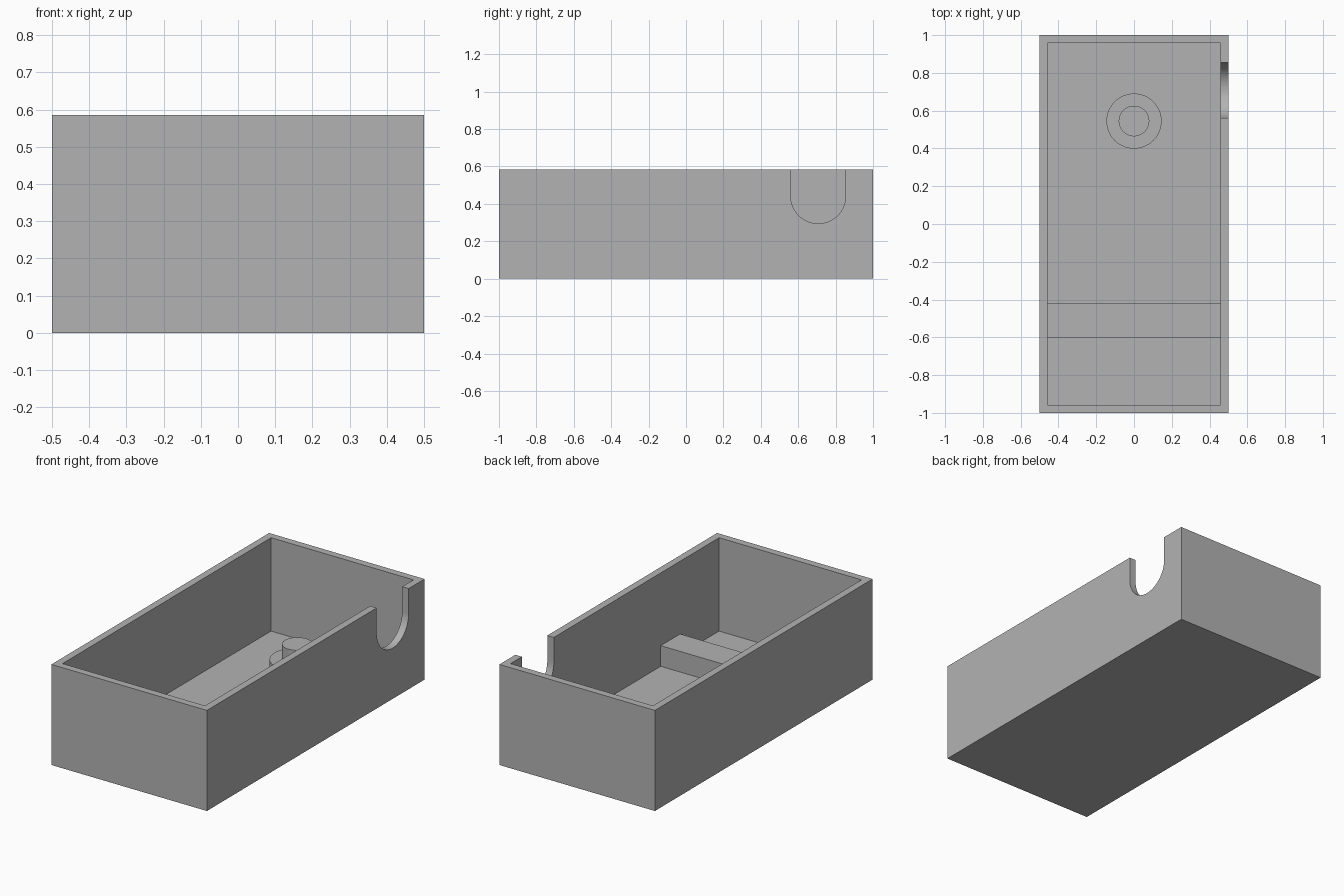
import bpy
import math

default = bpy.data.objects.get("Cube")
if default:
    bpy.data.objects.remove(default, do_unlink=True)

WIDTH, LENGTH, HEIGHT, WALL = 1.0, 2.0, 0.585, 0.042
NOTCH_Y, NOTCH_R = 0.707, 0.147
NOTCH_Z = 0.442
BOSS_Y = 0.545

grey = bpy.data.materials.new("plain_grey")
grey.use_nodes = True
colour = (0.45, 0.45, 0.45, 1)
grey.diffuse_color = colour
grey.node_tree.nodes["Principled BSDF"].inputs["Base Color"].default_value = colour


def finish(name):
    obj = bpy.context.object
    obj.name = name
    bpy.ops.object.transform_apply(location=True, rotation=True, scale=True)
    obj.data.materials.append(grey)
    return obj


def box(name, low, high):
    centre = [(a + b) / 2 for a, b in zip(low, high)]
    bpy.ops.mesh.primitive_cube_add(size=1, location=centre)
    bpy.context.object.scale = [b - a for a, b in zip(low, high)]
    return finish(name)


def cylinder(name, centre, radius, depth, turn=0):
    bpy.ops.mesh.primitive_cylinder_add(vertices=64, radius=radius, depth=depth,
                                        location=centre, rotation=(0, turn, 0))
    return finish(name)


def cut(target, cutter):
    cutter.hide_render = True
    mod = target.modifiers.new("cut", 'BOOLEAN')
    mod.operation, mod.solver, mod.object = 'DIFFERENCE', 'EXACT', cutter
    bpy.context.view_layer.objects.active = target
    bpy.ops.object.modifier_apply(modifier=mod.name)
    bpy.data.objects.remove(cutter, do_unlink=True)


def smooth(obj):
    bpy.ops.object.select_all(action='DESELECT')
    obj.select_set(True)
    bpy.context.view_layer.objects.active = obj
    bpy.ops.object.shade_smooth_by_angle(angle=math.radians(30))


# Open tray with a hollow interior
hx, hy = WIDTH / 2, LENGTH / 2
ix, iy = hx - WALL, hy - WALL
tray = box("tray", (-hx, -hy, 0), (hx, hy, HEIGHT))
cut(tray, box("cavity_cutter", (-ix, -iy, WALL), (ix, iy, HEIGHT + 0.2)))

# U-shaped notch in the left wall
wall_x = hx - WALL / 2
cut(tray, cylinder("notch_round_cutter", (wall_x, NOTCH_Y, NOTCH_Z),
                   NOTCH_R, 0.2, math.pi / 2))
cut(tray, box("notch_slot_cutter", (wall_x - 0.1, NOTCH_Y - NOTCH_R, NOTCH_Z),
              (wall_x + 0.1, NOTCH_Y + NOTCH_R, HEIGHT + 0.2)))
smooth(tray)

# Low rib across the floor
box("cross_rib", (-ix, -0.6, WALL), (ix, -0.422, 0.162))

# Stepped round boss near the back
for name, radius, top in (("boss_base", 0.146, 0.158), ("boss_pin", 0.081, 0.248)):
    smooth(cylinder(name, (0, BOSS_Y, (WALL + top) / 2), radius, top - WALL))
